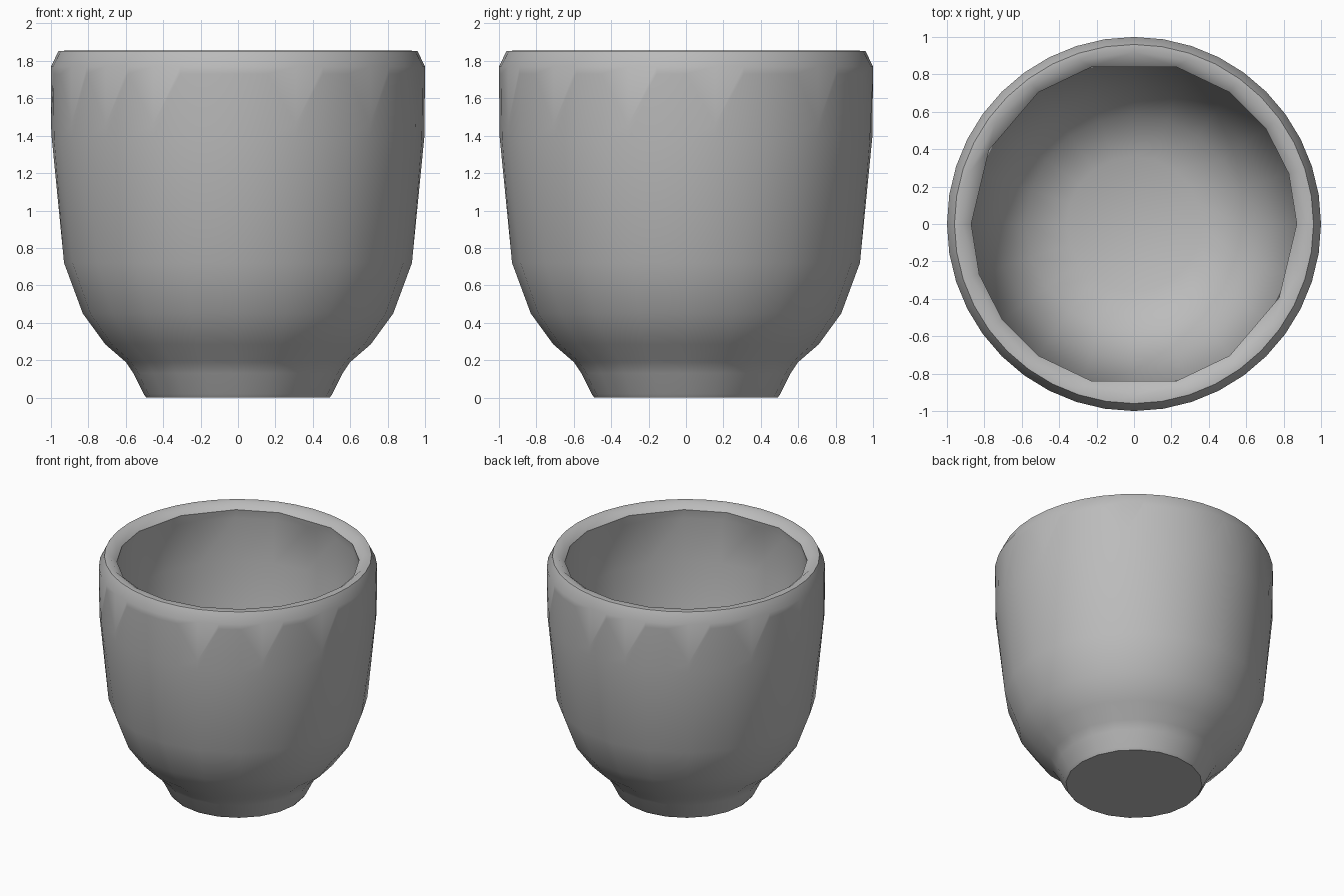
import bpy, bmesh
from math import cos, sin, radians

cube = bpy.data.objects.get("Cube")
if cube:
    bpy.data.objects.remove(cube, do_unlink=True)

clay = bpy.data.materials.new("grey_clay")
clay.use_nodes = True
grey = (0.5, 0.5, 0.5, 1)
clay.diffuse_color = grey
clay.node_tree.nodes["Principled BSDF"].inputs["Base Color"].default_value = grey

EVEN = [i * 18 for i in range(20)]
FINE = [i * 9 for i in range(40)]
MOUTH = [0, 18, 36, 54, 75, 105, 126, 153, 180, 198, 216, 234, 255, 285, 306, 333]
# angles of the soft thumb marks under the rim
MARKS = {9, 45, 81, 99, 126, 153, 180, 207, 225, 243, 288, 315, 342}

# rings from foot to rim and down the inside: radius, height, angles
RINGS = [
    (0.49, 0.0, EVEN), (0.505, 0.02, EVEN), (0.56, 0.13, EVEN),
    (0.60, 0.19, EVEN), (0.71, 0.285, EVEN), (0.83, 0.45, EVEN),
    (0.93, 0.72, EVEN), (0.996, 1.39, FINE), (1.0, 1.73, FINE),
    (1.0, 1.77, FINE), (0.96, 1.852, FINE), (0.92, 1.855, EVEN),
    (0.87, 1.81, MOUTH), (0.88, 1.74, EVEN), (0.87, 1.4, EVEN),
    (0.82, 0.85, EVEN), (0.73, 0.56, EVEN), (0.58, 0.36, EVEN),
    (0.36, 0.26, EVEN),
]

bm = bmesh.new()


def ring(radius, height, angles):
    verts = []
    for a in angles:
        z = 1.46 if height == 1.73 and a in MARKS else height
        verts.append(bm.verts.new((radius * cos(radians(a)), radius * sin(radians(a)), z)))
    return [bm.edges.new((v, verts[i - 1])) for i, v in enumerate(verts)], verts


# cup wall
loops = [ring(*r) for r in RINGS]
for (lower, _), (upper, _) in zip(loops, loops[1:]):
    bmesh.ops.bridge_loops(bm, edges=lower + upper)

# underside and inner floor
bm.faces.new(loops[0][1])
bmesh.ops.poke(bm, faces=[bm.faces.new(loops[-1][1])])
bmesh.ops.recalc_face_normals(bm, faces=bm.faces)
for f in bm.faces:
    f.smooth = True

mesh = bpy.data.meshes.new("cup")
bm.to_mesh(mesh)
bm.free()
mesh.materials.append(clay)
cup = bpy.data.objects.new("cup", mesh)
bpy.context.collection.objects.link(cup)

# crisp edge around the underside
bpy.ops.object.select_all(action='DESELECT')
cup.select_set(True)
bpy.context.view_layer.objects.active = cup
bpy.ops.object.shade_smooth_by_angle(angle=radians(50))
